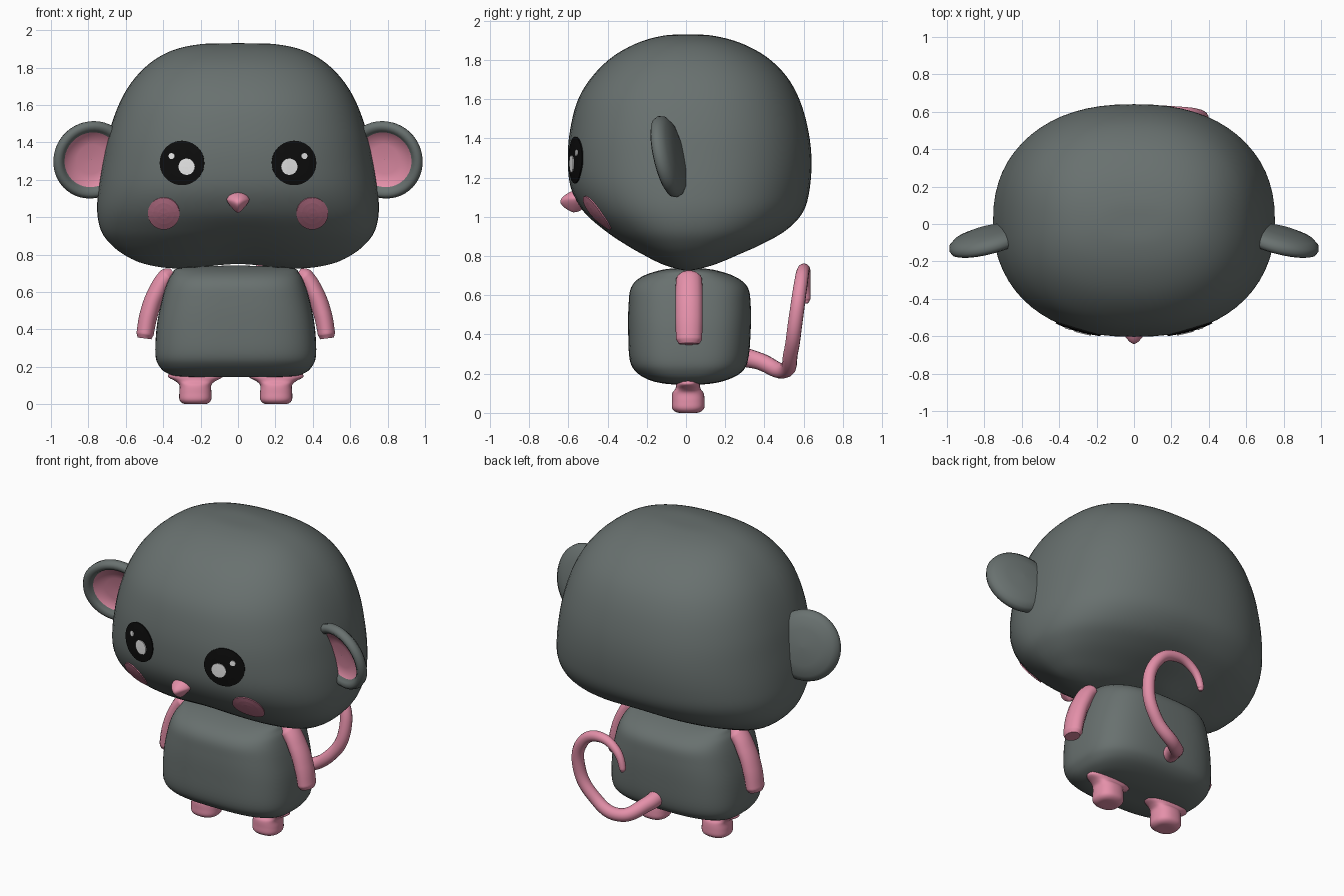
import bpy, bmesh, math
from mathutils import Vector
from mathutils.bvhtree import BVHTree

cube = bpy.data.objects.get("Cube")
if cube:
    bpy.data.objects.remove(cube, do_unlink=True)


def material(name, color):
    m = bpy.data.materials.new(name)
    m.diffuse_color = (*color, 1)
    m.use_nodes = True
    m.node_tree.nodes["Principled BSDF"].inputs["Base Color"].default_value = (*color, 1)
    return m


GREY = material("grey fur", (0.14, 0.165, 0.16))
PINK = material("pink skin", (0.78, 0.28, 0.40))
BLUSH = material("blush pink", (0.65, 0.22, 0.33))
BLACK = material("eye black", (0.004, 0.004, 0.004))
WHITE = material("eye shine", (0.9, 0.9, 0.9))


def finish(name, bm, *mats):
    bmesh.ops.recalc_face_normals(bm, faces=bm.faces)
    mesh = bpy.data.meshes.new(name)
    bm.to_mesh(mesh)
    bm.free()
    for m in mats:
        mesh.materials.append(m)
    mesh.shade_smooth()
    ob = bpy.data.objects.new(name, mesh)
    bpy.context.collection.objects.link(ob)
    return ob


def bridge(bm, rings, closed_ends=True):
    """Skin a list of equal vertex rings; returns faces grouped by band."""
    bands = []
    for lo, hi in zip(rings, rings[1:]):
        n = len(lo)
        bands.append([bm.faces.new((lo[i], lo[(i + 1) % n], hi[(i + 1) % n], hi[i]))
                      for i in range(n)])
    if closed_ends:
        bm.faces.new(rings[0])
        bm.faces.new(rings[-1])
    return bands


def smooth_sections(rows, steps):
    """Catmull-Rom interpolation of section rows."""
    out = []
    for i in range(len(rows) - 1):
        p = [Vector(rows[max(0, min(len(rows) - 1, i + k))]) for k in (-1, 0, 1, 2)]
        for s in range(steps):
            t = s / steps
            out.append(p[1] + 0.5 * t * (p[2] - p[0] + t * (
                2 * p[0] - 5 * p[1] + 4 * p[2] - p[3]
                + t * (3 * (p[1] - p[2]) + p[3] - p[0]))))
    return out + [Vector(rows[-1])]


def loft(name, rows, power, mat, x=0, middle=0.01, sides=64, warp=None):
    """Rows are (height, half width, front y, back y) of rounded-box sections."""
    bm = bmesh.new()
    rings = []
    for z, a, front, back in smooth_sections(rows, 5):
        ring = []
        for i in range(sides):
            t = math.tau * i / sides
            c, s = math.cos(t), math.sin(t)
            px = a * math.copysign(abs(c) ** (2 / power), c)
            py = abs(s) ** (2 / power)
            y = middle + py * ((back if s > 0 else front) - middle)
            ring.append(bm.verts.new((px + x, y, z + (warp(px, z) if warp else 0))))
        rings.append(ring)
    bridge(bm, rings)
    return finish(name, bm, mat)


def tube(name, points, radii, mat, depth, stretch=1):
    cu = bpy.data.curves.new(name, 'CURVE')
    cu.dimensions = '3D'
    cu.bevel_depth = depth
    cu.bevel_resolution = 5
    cu.use_fill_caps = True
    sp = cu.splines.new('BEZIER')
    sp.bezier_points.add(len(points) - 1)
    for bp, co, r in zip(sp.bezier_points, points, radii):
        bp.co, bp.radius = co, r
        bp.handle_left_type = bp.handle_right_type = 'AUTO'
    ob = bpy.data.objects.new(name, cu)
    bpy.context.collection.objects.link(ob)
    cu.materials.append(mat)
    bpy.ops.object.select_all(action='DESELECT')
    ob.select_set(True)
    bpy.context.view_layer.objects.active = ob
    bpy.ops.object.convert(target='MESH')
    ob = bpy.context.object
    for v in ob.data.vertices:
        v.co.y *= stretch
    bpy.ops.object.shade_smooth_by_angle(angle=math.radians(50))
    return ob


# Head: wide rounded box, slightly lifted under the chin
head = loft("head", [
    (0.72, 0.02, 0.0, 0.02), (0.722, 0.32, -0.03, 0.05), (0.75, 0.50, -0.13, 0.16),
    (0.80, 0.61, -0.23, 0.28), (0.86, 0.685, -0.33, 0.41), (0.93, 0.733, -0.425, 0.52),
    (1.03, 0.753, -0.525, 0.60), (1.15, 0.746, -0.588, 0.632), (1.30, 0.722, -0.603, 0.64),
    (1.45, 0.69, -0.59, 0.622), (1.60, 0.638, -0.55, 0.578), (1.72, 0.57, -0.475, 0.51),
    (1.82, 0.475, -0.37, 0.405), (1.89, 0.355, -0.24, 0.27), (1.925, 0.2, -0.11, 0.13),
    (1.93, 0.02, 0.0, 0.02)], 2.35, GREY,
    warp=lambda x, z: 0.03 * math.exp(-(x / 0.22) ** 2) * max(0, 1 - (z - 0.72) / 0.3))
surface = BVHTree.FromPolygons([v.co for v in head.data.vertices],
                               [p.vertices for p in head.data.polygons])


# Face markings: thin plates hugging the head
def marking(name, x, z, r, mat, lift):
    bm = bmesh.new()
    rings = []
    for frac, up in ((1, -0.004), (1, lift), (0.66, lift), (0.33, lift), (0.04, lift)):
        ring = []
        for i in range(40):
            t = math.tau * i / 40
            start = Vector((x + r * frac * math.cos(t), -2, z + r * frac * math.sin(t)))
            hit, normal, _, _ = surface.ray_cast(start, Vector((0, 1, 0)))
            if normal.y > 0:
                normal = -normal
            ring.append(bm.verts.new(hit + normal * up))
        rings.append(ring)
    bridge(bm, rings, False)
    bm.faces.new(rings[-1])
    ob = finish(name, bm, mat)
    # keep the plate flat-shaded so the rim stays crisp
    ob.data.shade_flat()


# Ear: lathed cup with a pink recessed face
def ear(name, side):
    profile = [(0.002, 0.0), (0.08, 0.003), (0.15, 0.014), (0.162, 0.034), (0.185, 0.044),
               (0.203, 0.036), (0.212, 0.015), (0.205, -0.01), (0.175, -0.032),
               (0.11, -0.048), (0.002, -0.055)]
    bm = bmesh.new()
    rings = [[bm.verts.new((r * math.cos(math.tau * i / 48), r * math.sin(math.tau * i / 48), h))
              for i in range(48)] for r, h in profile]
    for band in bridge(bm, rings)[:2]:
        for f in band:
            f.material_index = 1
    ob = finish(name, bm, GREY, PINK)
    ob.location = (side * 0.785, -0.08, 1.31)
    facing = Vector((-0.25 * side, -1, -0.23))
    ob.rotation_mode = 'QUATERNION'
    ob.rotation_quaternion = facing.to_track_quat('Z', 'Y')


# Body: rounded box, wider at the bottom
SHIFT = -0.012
loft("body", [
    (0.145, 0.02, 0.0, 0.02), (0.147, 0.28, -0.09, 0.11), (0.165, 0.365, -0.18, 0.2),
    (0.205, 0.41, -0.25, 0.28), (0.27, 0.43, -0.287, 0.317), (0.42, 0.422, -0.295, 0.33),
    (0.55, 0.397, -0.293, 0.33), (0.64, 0.37, -0.28, 0.315), (0.695, 0.342, -0.225, 0.25),
    (0.73, 0.29, -0.12, 0.14), (0.742, 0.02, 0.0, 0.02)], 3, GREY, x=SHIFT)

# Paired parts
for side, word in ((1, "left"), (-1, "right")):
    ear(word + "_ear", side)
    marking(word + "_eye", side * 0.298, 1.29, 0.118, BLACK, 0.007)
    marking(word + "_eye_shine", side * 0.272, 1.27, 0.043, WHITE, 0.012)
    marking(word + "_eye_glint", side * 0.351, 1.326, 0.016, WHITE, 0.012)
    marking(word + "_cheek", side * 0.396, 1.022, 0.084, BLUSH, 0.006)
    arm = tube(word + "_arm",
               [(side * x, 0.011, z) for x, z in
                ((0.335, 0.705), (0.365, 0.685), (0.425, 0.59), (0.465, 0.48),
                 (0.485, 0.375), (0.488, 0.352))],
               (0.5, 0.95, 1, 1, 0.95, 0.75), PINK, 0.05, 1.4)
    arm.location.x = SHIFT
    loft(word + "_leg", [
        (0.0, 0.01, 0.0, 0.02), (0.002, 0.06, -0.045, 0.065), (0.022, 0.084, -0.07, 0.092),
        (0.06, 0.086, -0.072, 0.095), (0.1, 0.085, -0.07, 0.09), (0.122, 0.105, -0.055, 0.075),
        (0.145, 0.145, -0.05, 0.07), (0.165, 0.14, -0.05, 0.07)], 2.4, PINK,
        x=side * 0.216 + SHIFT, sides=32)

# Nose: ball pinched towards the bottom and the tip
bm = bmesh.new()
bmesh.ops.create_uvsphere(bm, u_segments=32, v_segments=20, radius=1)
for v in bm.verts:
    x, y, z = v.co
    pinch = 1 - 0.35 * max(0, -y)
    v.co = (x * 0.064 * min(1.0, 0.85 + 0.5 * z) * pinch, -0.575 + y * 0.066,
            1.078 + z * 0.055 * pinch)
finish("nose", bm, PINK)

# Tail: loop rising behind the body
tube("tail", [(-0.01, 0.27, 0.29), (0.01, 0.37, 0.265), (0.12, 0.5, 0.215), (0.28, 0.535, 0.31),
              (0.36, 0.56, 0.48), (0.32, 0.585, 0.655), (0.2, 0.6, 0.73), (0.07, 0.61, 0.69),
              (0.015, 0.615, 0.58), (0.018, 0.615, 0.56)],
     (1.4, 1.2, 1.05, 1, 1, 0.95, 0.85, 0.7, 0.55, 0.25), PINK, 0.037)
